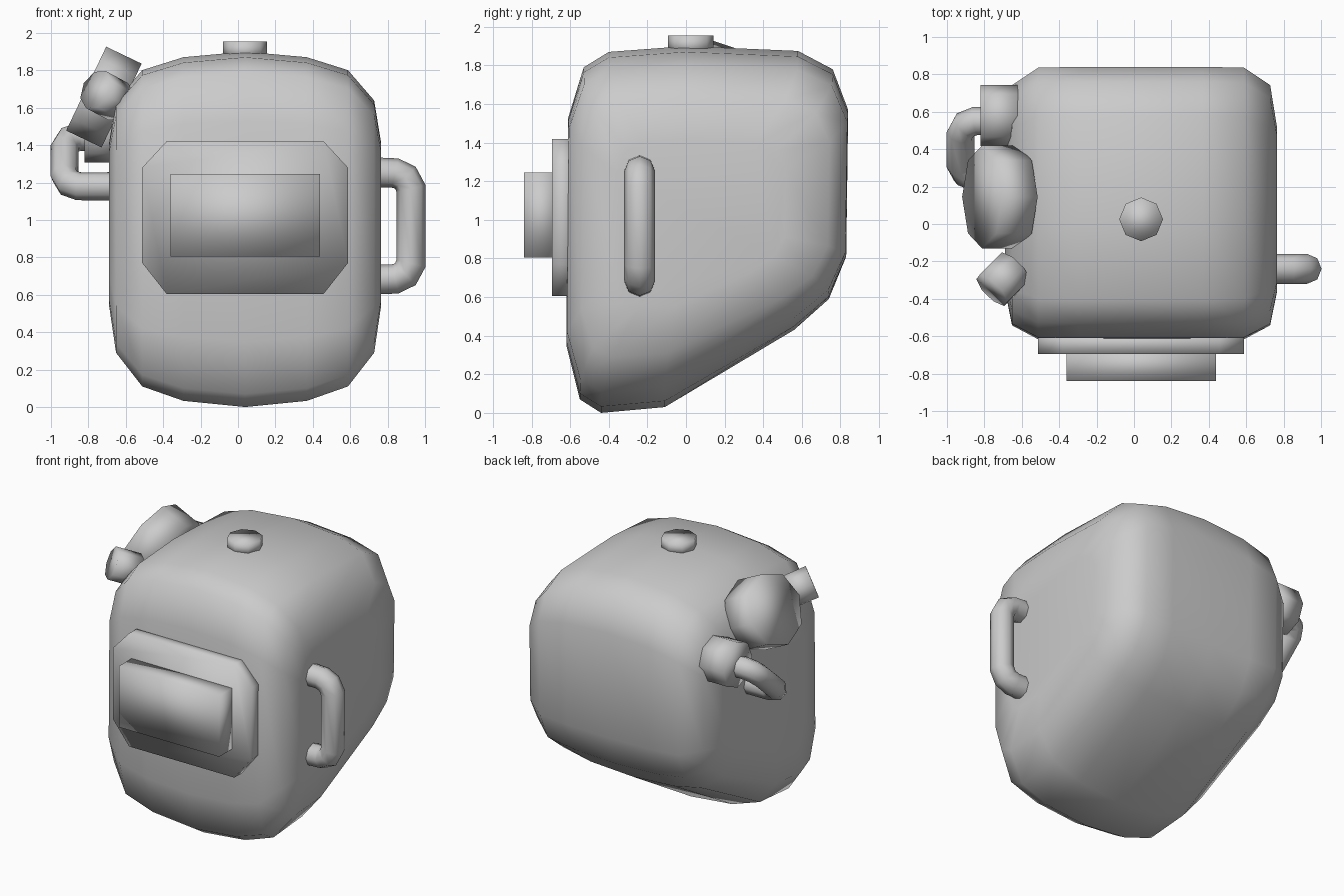
import bpy, bmesh
from math import pi
from mathutils import Vector, Matrix

if "Cube" in bpy.data.objects:
    bpy.data.objects.remove(bpy.data.objects["Cube"])

CX = 0.038  # body centre in x


def finish(name, bm):
    bmesh.ops.recalc_face_normals(bm, faces=bm.faces[:])
    mesh = bpy.data.meshes.new(name)
    bm.to_mesh(mesh)
    bm.free()
    mesh.shade_smooth()
    obj = bpy.data.objects.new(name, mesh)
    bpy.context.collection.objects.link(obj)
    return obj


def loft(name, rings):
    """Skin a list of closed rings and cap both ends."""
    bm = bmesh.new()
    rows = [[bm.verts.new(p) for p in ring] for ring in rings]
    for a, b in zip(rows, rows[1:]):
        for i in range(len(a)):
            j = (i + 1) % len(a)
            bm.faces.new((a[i], a[j], b[j], b[i]))
    bm.faces.new(rows[0])
    bm.faces.new(rows[-1])
    return finish(name, bm)


def disc(name, centre, axis, radius, depth, squash=1.0):
    """Eight-sided cylinder along an axis; squash narrows it across y."""
    bm = bmesh.new()
    axis = Vector(axis).normalized()
    side = Vector((0, 1, 0)) if abs(axis.y) < 0.9 else Vector((1, 0, 0))
    side = (side - axis * side.dot(axis)).normalized()
    up = axis.cross(side)
    rot = Matrix((side, up, axis)).transposed().to_4x4()
    bmesh.ops.create_cone(bm, cap_ends=True, segments=8, radius1=radius, radius2=radius, depth=depth,
                          matrix=Matrix.Translation(centre) @ rot @ Matrix.Diagonal((1, squash, 1, 1)))
    return finish(name, bm)


def tube(name, points, radius):
    """Eight-sided bent bar."""
    cu = bpy.data.curves.new(name, 'CURVE')
    cu.dimensions = '3D'
    cu.bevel_depth = radius
    cu.bevel_resolution = 2
    cu.use_fill_caps = True
    sp = cu.splines.new('POLY')
    sp.points.add(len(points) - 1)
    for p, co in zip(sp.points, points):
        p.co = (*co, 1)
    sp.use_smooth = True
    obj = bpy.data.objects.new(name, cu)
    bpy.context.collection.objects.link(obj)
    bpy.ops.object.select_all(action='DESELECT')
    obj.select_set(True)
    bpy.context.view_layer.objects.active = obj
    bpy.ops.object.convert(target='MESH')


# Body: side profile (y, z) repeated across x, shrinking toward the sides
profile = [(-0.44, 0), (-0.11, 0.03), (0.56, 0.43), (0.74, 0.59), (0.83, 0.81), (0.84, 1.57),
           (0.76, 1.78), (0.58, 1.875), (0.0, 1.90), (-0.40, 1.87), (-0.53, 1.79),
           (-0.61, 1.53), (-0.62, 0.35), (-0.55, 0.07)]
half = [(0, 1, 1), (0.33, 1, 0.967), (0.55, 0.995, 0.89), (0.69, 0.88, 0.71), (0.727, 0.6, 0.46)]
stations = [(-d, sy, sz) for d, sy, sz in half[:0:-1]] + half
loft("body", [[(CX + d, 0.03 + (y - 0.03) * sy, 1 + (z - 1) * sz) for y, z in profile]
              for d, sy, sz in stations])

# Front plate with cut corners, and the block on it
plate = [(-0.42, 1.42), (0.42, 1.42), (0.55, 1.28), (0.55, 0.77),
         (0.42, 0.605), (-0.42, 0.605), (-0.55, 0.77), (-0.55, 1.28)]
loft("front_plate", [[(CX + x, y, z) for x, z in plate] for y in (-0.58, -0.695)])
block = [(-0.4, 0.805), (0.4, 0.805), (0.4, 1.245), (-0.4, 1.245)]
loft("front_block", [[(CX + x, y, z) for x, z in block] for y in (-0.66, -0.84)])

# Top knob
disc("top_knob", (CX, 0.025, 1.91), (0, 0, 1), 0.117, 0.09)

# Shoulder fittings on the left
disc("shoulder_disc", (-0.717, 0.145, 1.657), (-0.9, 0, 0.43), 0.276, 0.21, 0.9)
disc("shoulder_nozzle", (-0.70, -0.295, 1.665), (-0.65, -0.65, 0.35), 0.112, 0.18)
disc("pipe_socket", (-0.72, 0.58, 1.47), (-1, 0, 0), 0.162, 0.2)

# Right handle, upright
upper = [(0.70, 0.288), (0.84, 0.283), (0.895, 0.258), (0.925, 0.20)]
path = upper + [(x, -z) for x, z in reversed(upper)]
tube("right_handle", [(x, -0.24, 0.968 + z) for x, z in path], 0.08)

# Left pipe, slanting from the socket down to the body
top, low = Vector((0, 0.55, 1.445)), Vector((0, 0.25, 1.18))
bend = [(-0.66, 0), (-0.85, 0), (-0.905, 0.07), (-0.927, 0.22)]
pipe = [(x, t) for x, t in bend] + [(x, 1 - t) for x, t in reversed(bend)]
tube("left_pipe", [top.lerp(low, t) + Vector((x, 0, 0)) for x, t in pipe], 0.076)
